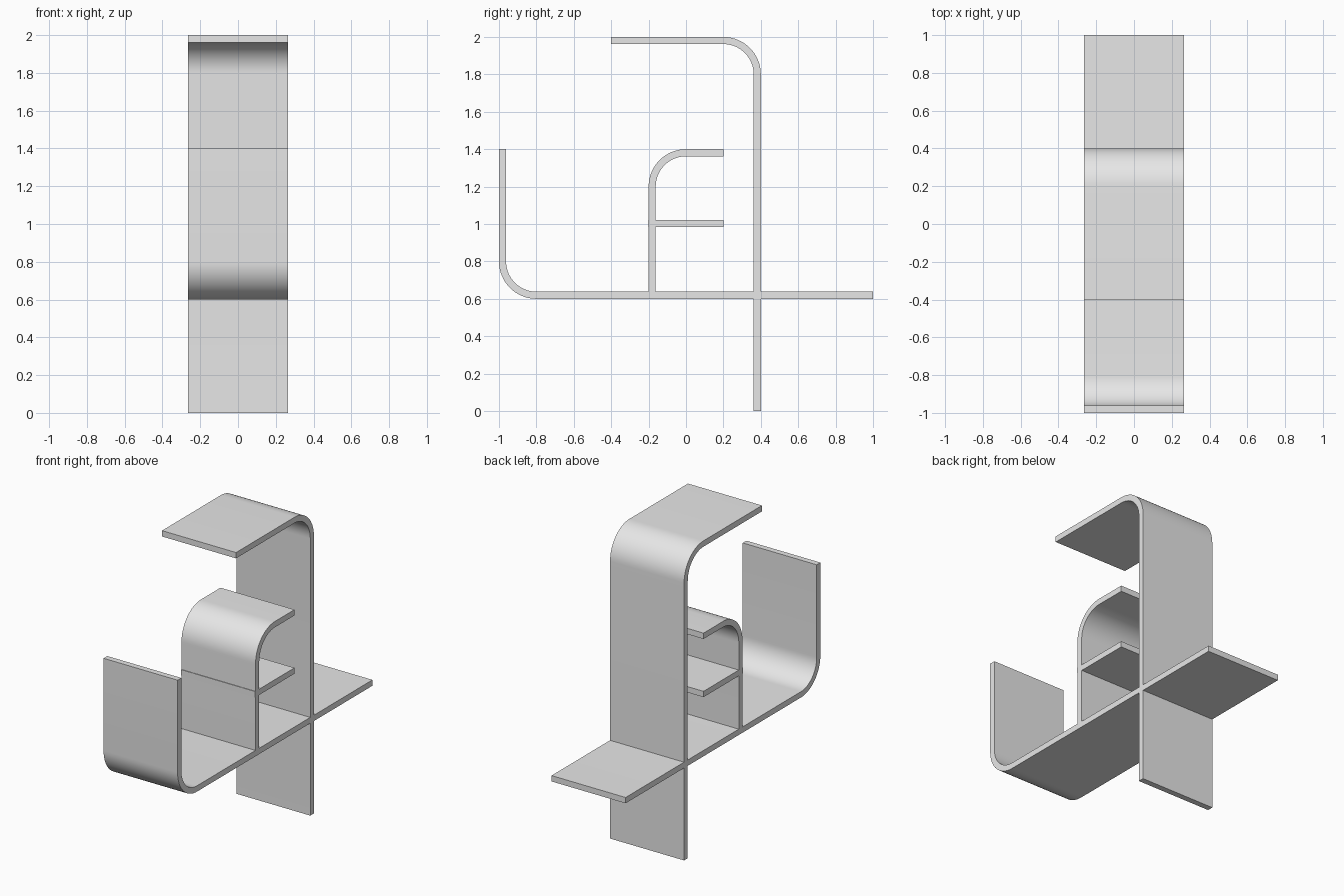
import bpy
import bmesh
from math import radians, sin, cos
from mathutils import Vector

cube = bpy.data.objects.get("Cube")
if cube:
    bpy.data.objects.remove(cube, do_unlink=True)

HALF_WIDTH = 0.266
THICK = 0.038
H = THICK / 2
BEND = 0.2 - H      # centreline radius of the bends
STEPS = 16

grey = bpy.data.materials.new("light grey")
grey.use_nodes = True
grey.diffuse_color = (0.8, 0.8, 0.8, 1)
grey.node_tree.nodes["Principled BSDF"].inputs["Base Color"].default_value = grey.diffuse_color


def stations(start, end, corner=None):
    """Centreline points in (y, z) paired with their unit normals."""
    start, end = Vector(start), Vector(end)
    if corner is None:
        d = (end - start).normalized()
        n = Vector((-d.y, d.x))
        return [(start, n), (end, n)]
    corner = Vector(corner)
    out_a = (corner - start).normalized()
    out_b = (corner - end).normalized()
    centre = corner - (out_a + out_b) * BEND
    pts = [(start, out_b)]
    for i in range(STEPS + 1):
        t = radians(90) * i / STEPS
        n = out_b * cos(t) + out_a * sin(t)
        pts.append((centre + n * BEND, n))
    pts.append((end, out_a))
    return pts


def panel(name, start, end, corner=None):
    """Sheet of constant thickness swept along a straight or bent line."""
    bm = bmesh.new()
    rings = []
    for p, n in stations(start, end, corner):
        ring = []
        for x, side in ((-1, 1), (1, 1), (1, -1), (-1, -1)):
            q = p + n * H * side
            ring.append(bm.verts.new((x * HALF_WIDTH, q.x, q.y)))
        rings.append(ring)
    for a, b in zip(rings, rings[1:]):
        for k in range(4):
            j = (k + 1) % 4
            bm.faces.new((a[k], a[j], b[j], b[k]))
    bm.faces.new(rings[0])
    bm.faces.new(rings[-1])
    bmesh.ops.recalc_face_normals(bm, faces=bm.faces)
    mesh = bpy.data.meshes.new(name)
    bm.to_mesh(mesh)
    bm.free()
    mesh.materials.append(grey)
    obj = bpy.data.objects.new(name, mesh)
    bpy.context.collection.objects.link(obj)
    bpy.ops.object.select_all(action="DESELECT")
    obj.select_set(True)
    bpy.context.view_layer.objects.active = obj
    bpy.ops.object.shade_smooth_by_angle(angle=radians(30))


BACK = 0.4 - H      # tall upright
SHELF = 0.6 + H     # long shelf
FRONT = -1 + H      # front lip
MID = -0.2 + H      # small divider

# Tall upright bending into the top canopy
panel("tall_upright", (BACK, 0), (-0.4, 2 - H), (BACK, 2 - H))
# Long shelf bending up into the front lip
panel("long_shelf", (1, SHELF), (FRONT, 1.4), (FRONT, SHELF))
# Small divider bending back into a short top
panel("small_divider", (MID, SHELF + H), (0.2, 1.4 - H), (MID, 1.4 - H))
# Short shelf through the divider
panel("short_shelf", (-0.204, 1.003), (0.2, 1.003))
